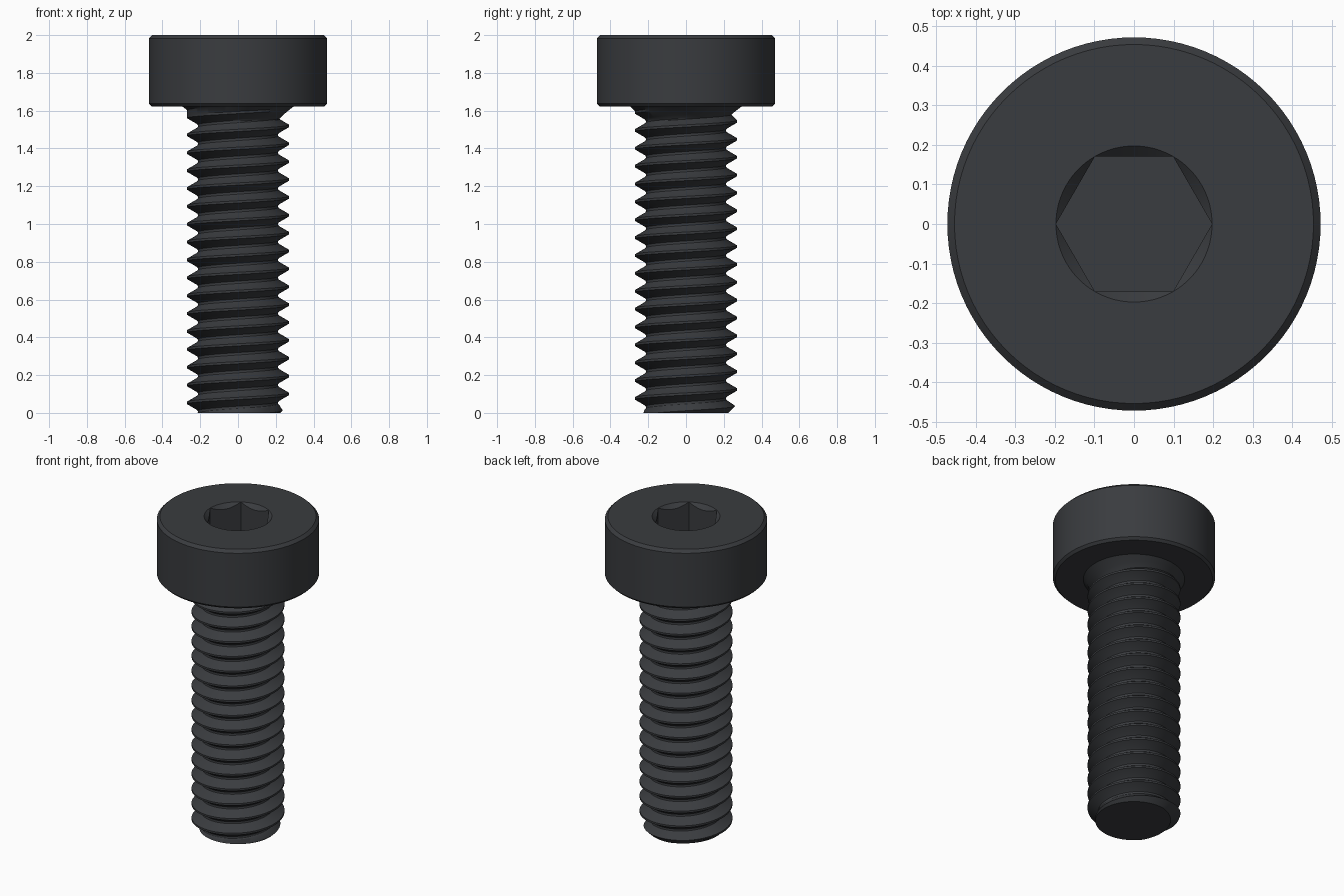
import bpy, bmesh, math

if "Cube" in bpy.data.objects:
    bpy.data.objects.remove(bpy.data.objects["Cube"])

N = 96                       # segments around the axis
PITCH, CREST0 = 0.0946, 0.1003
TOP, UNDER = 2.0, 1.622      # head top, head underside
NECK = 0.295                 # radius where the shank meets the head

mat = bpy.data.materials.new("black_steel")
mat.diffuse_color = (0.042, 0.045, 0.050, 1)
mat.use_nodes = True
mat.node_tree.nodes["Principled BSDF"].inputs["Base Color"].default_value = mat.diffuse_color


def finish(bm, name):
    bmesh.ops.remove_doubles(bm, verts=bm.verts, dist=1e-5)
    bmesh.ops.recalc_face_normals(bm, faces=bm.faces)
    mesh = bpy.data.meshes.new(name)
    bm.to_mesh(mesh)
    bm.free()
    ob = bpy.data.objects.new(name, mesh)
    bpy.context.collection.objects.link(ob)
    mesh.materials.append(mat)
    bpy.ops.object.select_all(action='DESELECT')
    ob.select_set(True)
    bpy.context.view_layer.objects.active = ob
    bpy.ops.object.shade_smooth_by_angle(angle=math.radians(30))
    return ob


def point(r, z, a):
    return (r * math.cos(a), r * math.sin(a), z)


# Head: turned profile, then countersink and hex socket
FLAT = 0.171
CORNER = FLAT / math.cos(math.pi / 6)
FLOOR = 1.69


def hex_radius(a):
    return FLAT / math.cos(a % (math.pi / 3) - math.pi / 6)


def head_profile(a):
    h = hex_radius(a)
    return [(NECK, UNDER), (0.457, UNDER), (0.472, UNDER + 0.015),
            (0.472, TOP - 0.018), (0.454, TOP), (CORNER, TOP),
            (h, TOP - (CORNER - h)), (h, FLOOR)]


bm = bmesh.new()
cols = []
for j in range(N):
    a = 2 * math.pi * j / N
    cols.append([bm.verts.new(point(r, z, a)) for r, z in head_profile(a)])
for j in range(N):
    c, d = cols[j], cols[(j + 1) % N]
    for i in range(len(c) - 1):
        bm.faces.new((c[i], d[i], d[i + 1], c[i + 1]))
bm.faces.new([c[-1] for c in cols])
finish(bm, "socket_head")

# Threaded shank: rows follow the helix, clamped at both ends
PHASES = [-0.0625, 0.0625, 0.375, 0.43, 0.5, 0.57, 0.625]
KEYS = [(0, 0.27), (0.0625, 0.27), (0.375, 0.219), (0.43, 0.2135), (0.5, 0.212)]


def shank_radius(z, a):
    ph = ((z - CREST0) / PITCH - a / (2 * math.pi)) % 1.0
    ph = min(ph, 1 - ph)
    for (p0, r0), (p1, r1) in zip(KEYS, KEYS[1:]):
        if ph <= p1 + 1e-9:
            r = r0 + (r1 - r0) * (ph - p0) / (p1 - p0)
            break
    r = min(r, 0.225 + z)                       # end chamfer
    t = max(0, (z - 1.545) / (UNDER - 1.545))   # flare under the head
    r = max(r, 0.212 + (NECK - 0.212) * t ** 1.3)
    return NECK if z >= UNDER - 1e-6 else r


bm = bmesh.new()
rows = []
for turn in range(-3, 19):
    for ph in PHASES:
        row = []
        for j in range(N):
            a = 2 * math.pi * j / N
            z = CREST0 + PITCH * (turn + ph + j / N)
            z = min(max(z, 0), UNDER)
            row.append(bm.verts.new(point(shank_radius(z, a), z, a)))
        rows.append(row)
P = len(PHASES)
for k in range(len(rows) - P - 1):
    for j in range(N):
        lo, hi = rows[k], rows[k + 1]
        if j < N - 1:
            q = (lo[j], lo[j + 1], hi[j + 1], hi[j])
        else:                                   # seam joins one turn higher
            q = (lo[j], rows[k + P][0], rows[k + P + 1][0], hi[j])
        if max(v.co.z for v in q) > 1e-6 and min(v.co.z for v in q) < UNDER - 1e-6:
            bm.faces.new(q)
bmesh.ops.delete(bm, geom=[v for v in bm.verts if not v.link_faces], context='VERTS')
bmesh.ops.remove_doubles(bm, verts=bm.verts, dist=1e-5)
# Flat end face
rim = [v for v in bm.verts if v.co.z < 1e-6]
rim.sort(key=lambda v: math.atan2(v.co.y, v.co.x))
bm.faces.new(rim)
finish(bm, "threaded_shank")
